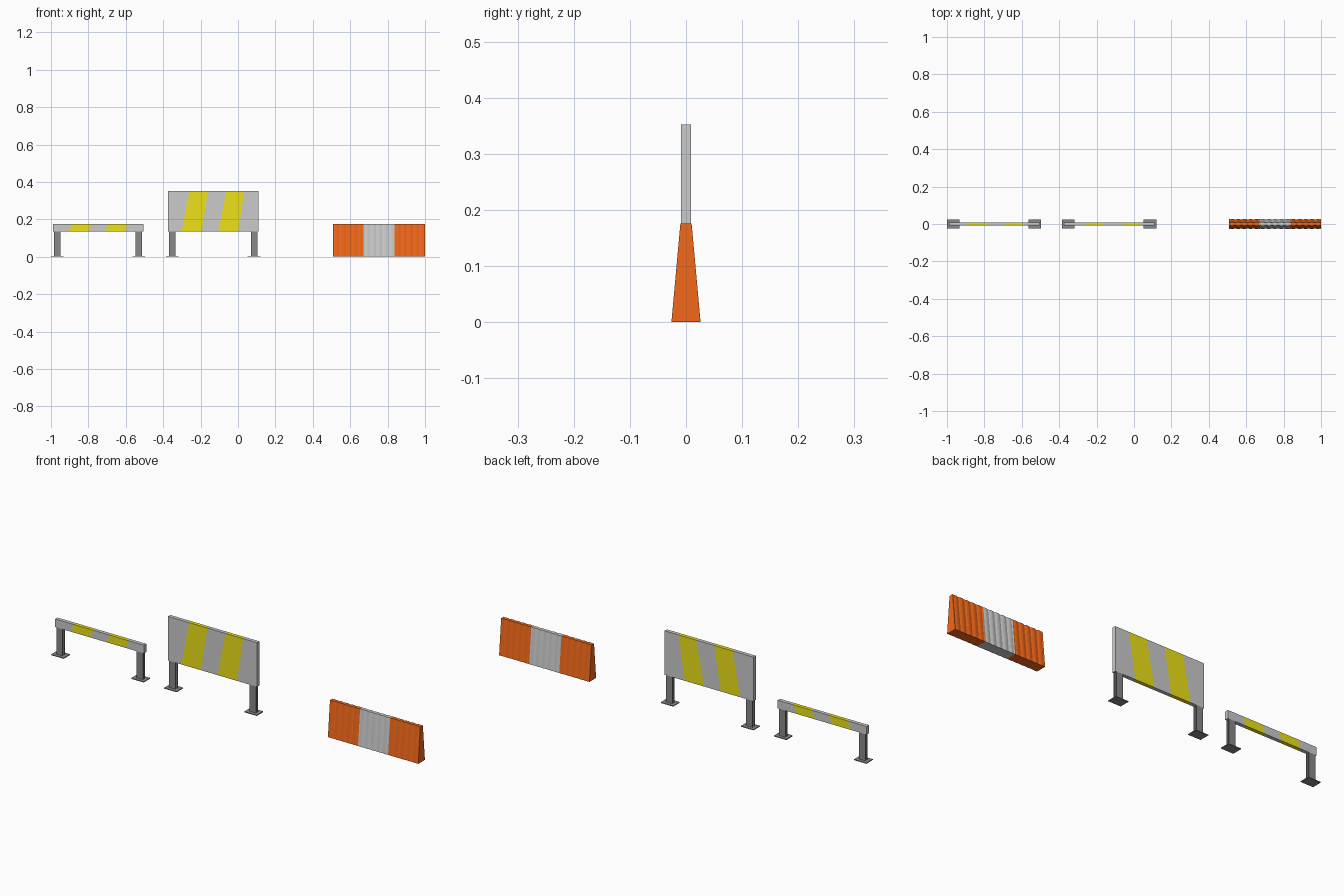
import bpy, bmesh, math

if "Cube" in bpy.data.objects:
    bpy.data.objects.remove(bpy.data.objects["Cube"])


def material(name, colour):
    m = bpy.data.materials.new(name)
    m.diffuse_color = (*colour, 1)
    m.use_nodes = True
    m.node_tree.nodes["Principled BSDF"].inputs["Base Color"].default_value = m.diffuse_color
    return m


grey = material("grey", (0.6, 0.6, 0.6))
dark = material("dark_grey", (0.25, 0.25, 0.25))
yellow = material("yellow", (0.85, 0.76, 0.01))
orange = material("orange", (0.9, 0.14, 0.01))
white = material("light_grey", (0.68, 0.68, 0.68))


def loft(name, sections, mats, indices):
    """Skin closed cross-sections; indices gives the material of each span."""
    bm = bmesh.new()
    rings = [[bm.verts.new(p) for p in s] for s in sections]
    n = len(rings[0])
    for a, b, mi in zip(rings, rings[1:], indices):
        for i in range(n):
            j = (i + 1) % n
            bm.faces.new((a[i], a[j], b[j], b[i])).material_index = mi
    bm.faces.new(rings[0]).material_index = indices[0]
    bm.faces.new(rings[-1]).material_index = indices[-1]
    bmesh.ops.recalc_face_normals(bm, faces=bm.faces)
    me = bpy.data.meshes.new(name)
    bm.to_mesh(me)
    bm.free()
    for m in mats:
        me.materials.append(m)
    ob = bpy.data.objects.new(name, me)
    bpy.context.collection.objects.link(ob)
    return ob


def striped_board(name, bottom, top, z0, z1, y=0.009):
    sections = [[(b, -y, z0), (b, y, z0), (t, y, z1), (t, -y, z1)]
                for b, t in zip(bottom, top)]
    loft(name, sections, [grey, yellow], [0, 1, 0, 1, 0])


def post(name, x, height):
    # I-section upright on a thin square base plate
    w, d, t, h = 0.0175, 0.009, 0.004, 0.003
    half = [(-w, -d), (w, -d), (w, -d + t), (h, -d + t)]
    profile = half + [(-px, -py) for px, py in half]
    profile = half + [(h, d - t), (w, d - t), (w, d), (-w, d),
                      (-w, d - t), (-h, d - t), (-h, -d + t), (-w, -d + t)]
    loft(name, [[(x + px, py, z) for px, py in profile] for z in (0.004, height)],
         [dark], [0])
    f = 0.034
    square = [(-f, -0.025), (f, -0.025), (f, 0.025), (-f, 0.025)]
    loft(name + "_base", [[(x + px, py, z) for px, py in square] for z in (0, 0.004)],
         [dark], [0])


# Low rail barrier
striped_board("low_rail", [-0.99, -0.905, -0.80, -0.71, -0.607, -0.506],
              [-0.99, -0.887, -0.783, -0.692, -0.59, -0.506], 0.135, 0.175)
post("low_rail_left_post", -0.966, 0.136)
post("low_rail_right_post", -0.53, 0.136)

# Tall panel barrier
striped_board("tall_panel", [-0.375, -0.302, -0.195, -0.105, 0.0, 0.11],
              [-0.375, -0.26, -0.16, -0.062, 0.035, 0.11], 0.135, 0.352)
post("tall_panel_left_post", -0.351, 0.136)
post("tall_panel_right_post", 0.086, 0.136)

# Tapered road block: three coloured thirds of five vertical ribs each
x0, ribs, steps = 0.508, 15, 6
pitch = (1.0 - x0) / ribs
sections, colours = [], []
for k in range(ribs * steps + 1):
    phase = (k % steps) / steps
    depth = 0.004 * (1 - math.sin(math.pi * phase))
    if k % (5 * steps) == 0:
        depth = 0
    x = x0 + k * pitch / steps
    yb, yt = 0.026 - depth * 0.4, 0.010 - depth
    sections.append([(x, -yb, 0), (x, yb, 0), (x, yt, 0.176), (x, -yt, 0.176)])
    colours.append(1 if 5 * steps <= k < 10 * steps else 0)
loft("road_block", sections, [orange, white], colours[:-1])
